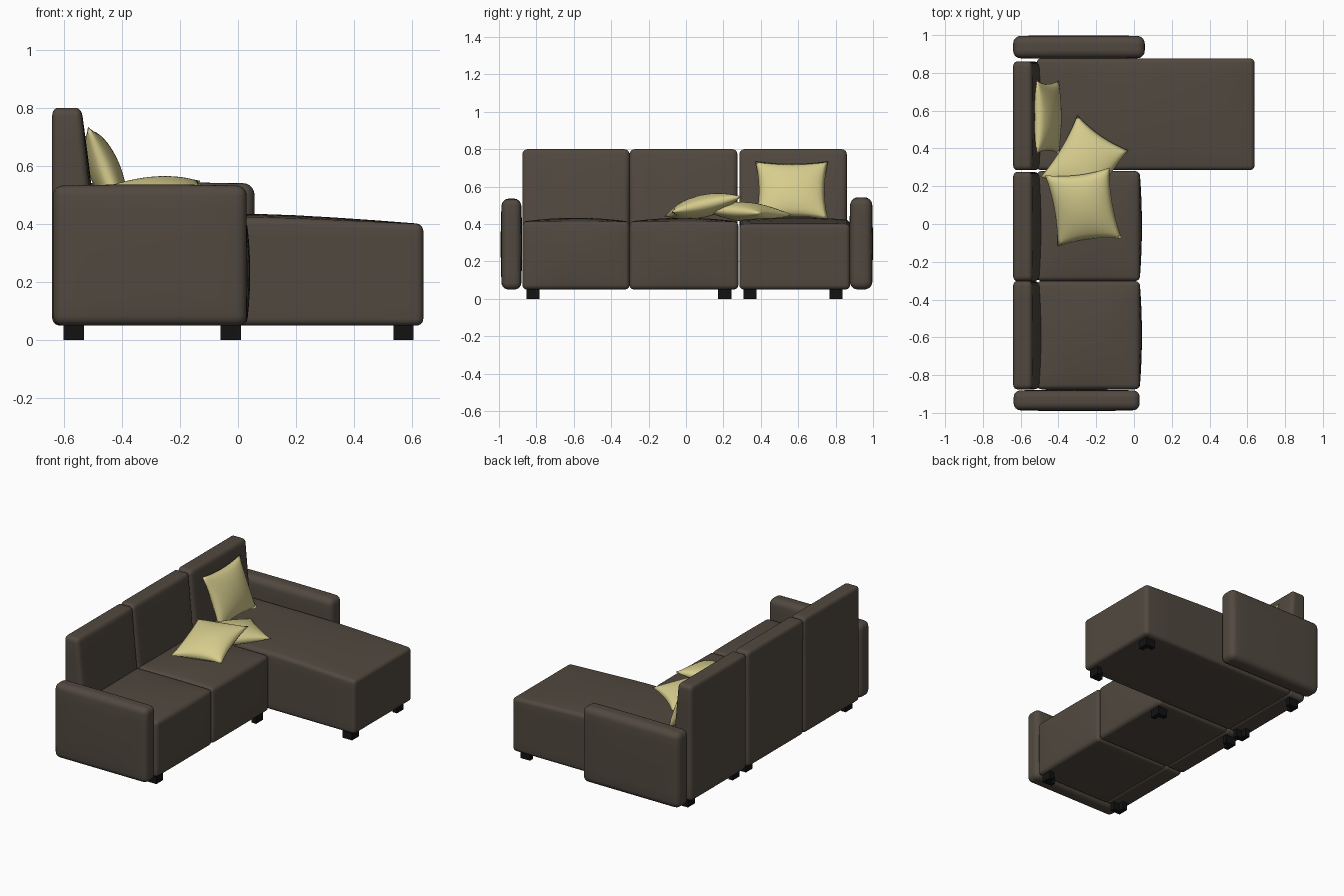
import bpy, bmesh
from mathutils import Vector

if "Cube" in bpy.data.objects:
    bpy.data.objects.remove(bpy.data.objects["Cube"], do_unlink=True)


def material(name, rgb):
    m = bpy.data.materials.new(name)
    m.use_nodes = True
    m.diffuse_color = (*rgb, 1)
    bsdf = m.node_tree.nodes["Principled BSDF"]
    bsdf.inputs["Base Color"].default_value = (*rgb, 1)
    bsdf.inputs["Roughness"].default_value = 0.8
    return m


BROWN = material("brown upholstery", (0.083, 0.066, 0.051))
CREAM = material("pale yellow fabric", (0.68, 0.61, 0.27))
BLACK = material("black feet", (0.006, 0.006, 0.007))


def finish(bm, name, mat, smooth=True):
    bmesh.ops.recalc_face_normals(bm, faces=bm.faces)
    me = bpy.data.meshes.new(name)
    bm.to_mesh(me)
    bm.free()
    me.materials.append(mat)
    me.polygons.foreach_set("use_smooth", [smooth] * len(me.polygons))
    ob = bpy.data.objects.new(name, me)
    bpy.context.collection.objects.link(ob)
    return ob


def soft_block(name, lo, hi, r=0.03, bulge=(0, 0, 0), reshape=None):
    """Rounded box; bulge swells the +x, both y and the top faces."""
    lo, hi = Vector(lo), Vector(hi)
    mid, half = (lo + hi) / 2, (hi - lo) / 2
    bm = bmesh.new()
    bmesh.ops.create_cube(bm, size=2)
    bmesh.ops.subdivide_edges(bm, edges=bm.edges[:], cuts=13, use_grid_fill=True)
    for v in bm.verts:
        p, inner = Vector(), Vector()
        for i in range(3):
            t, flat = v.co[i], half[i] - r
            a, s = abs(t) * 7, 1 if t > 0 else -1
            # outer three rows form the rounded edge
            p[i] = s * (flat * a / 4 if a <= 4 else flat + r * (a - 4) / 3)
            inner[i] = max(-flat, min(flat, p[i]))
        p = inner + (p - inner).normalized() * r
        n = [p[i] / half[i] for i in range(3)]
        f = [1 - c * c for c in n]
        p.x += bulge[0] * max(0, n[0]) * f[1] * f[2]
        p.y += bulge[1] * n[1] * f[0] * f[2]
        p.z += bulge[2] * max(0, n[2]) * f[0] * f[1]
        p += mid
        v.co = reshape(p) if reshape else p
    return finish(bm, name, BROWN)


def pillow(name, centre, u_half, v_half, thick):
    """Stuffed square with pinched sides and pointed corners."""
    c, U, V = Vector(centre), Vector(u_half), Vector(v_half)
    N = U.cross(V).normalized()
    bm = bmesh.new()
    for side in (1, -1):
        grid = bmesh.ops.create_grid(bm, x_segments=20, y_segments=20, size=1)
        for vert in grid["verts"]:
            u, v = vert.co.x, vert.co.y
            fu, fv = max(0, 1 - u * u), max(0, 1 - v * v)
            puff = thick * (fu * fv) ** 0.55
            vert.co = (c + U * u * (1 - 0.1 * fv) + V * v * (1 - 0.1 * fu)
                       + N * side * puff)
    bmesh.ops.remove_doubles(bm, verts=bm.verts, dist=0.0005)
    return finish(bm, name, CREAM)


def foot(name, x, y, sx, sy, size=0.07, wall=0.032, top=0.065):
    """Corner bracket whose outer corner points towards (sx, sy)."""
    h, k = size / 2, size / 2 - wall
    outline = [(h, h), (-h, h), (-h, k), (k, k), (k, -h), (h, -h)]
    bm = bmesh.new()
    face = bm.faces.new([bm.verts.new((x + sx * a, y + sy * b, 0)) for a, b in outline])
    ext = bmesh.ops.extrude_face_region(bm, geom=[face])
    moved = [g for g in ext["geom"] if isinstance(g, bmesh.types.BMVert)]
    bmesh.ops.translate(bm, verts=moved, vec=(0, 0, top))
    return finish(bm, name, BLACK, smooth=False)


# Backrests, thinner towards the top
def lean(p):
    k = max(0, (p.z - 0.38) / 0.42)
    p.x = -0.64 + (p.x + 0.64) * (1 - 0.28 * k)
    return p


for name, y0, y1 in (("right_back", -0.875, -0.302),
                     ("middle_back", -0.302, 0.275),
                     ("chaise_back", 0.285, 0.86)):
    soft_block(name, (-0.64, y0, 0.05), (-0.5, y1, 0.8), 0.028, (0.012, 0, 0), lean)

# Seats
for name, y0, y1 in (("right_seat", -0.875, -0.302), ("middle_seat", -0.302, 0.28)):
    soft_block(name, (-0.515, y0, 0.05), (0.03, y1, 0.413), 0.025, (0.012, 0, 0.02))


# Chaise, dropping gently towards its far end
def droop(p):
    p.z -= 0.022 * max(0, p.x - 0.1) / 0.54 * max(0, p.z - 0.05) / 0.37
    return p


soft_block("chaise_seat", (-0.515, 0.285, 0.05), (0.638, 0.877, 0.422), 0.025,
           (0, 0, 0.013), droop)

# Armrests
soft_block("right_arm", (-0.637, -0.985, 0.05), (0.03, -0.882, 0.532), 0.035, (0, 0.006, 0.004))
soft_block("left_arm", (-0.64, 0.878, 0.05), (0.057, 0.995, 0.54), 0.04, (0, 0.004, 0.003))

# Feet under the two sofa units
for unit, xs, ys in (("sofa", (-0.565, -0.025), (-0.817, 0.207)),
                     ("chaise", (-0.565, 0.57), (0.342, 0.802))):
    for i, x in enumerate(xs):
        for j, y in enumerate(ys):
            foot(f"{unit}_{('back', 'front')[i]}_{('right', 'left')[j]}_foot",
                 x, y, 2 * i - 1, 2 * j - 1)

# Pillows
pillow("leaning_pillow", (-0.457, 0.565, 0.58), (0, 0.195, 0), (-0.06, 0, 0.155), 0.055)
pillow("lower_pillow", (-0.262, 0.32, 0.465), (0.135, -0.093, 0.005),
       (0.097, 0.163, -0.012), 0.052)
pillow("upper_pillow", (-0.268, 0.09, 0.495), (0.17, 0.02, 0.012),
       (-0.033, 0.188, 0.042), 0.06)
